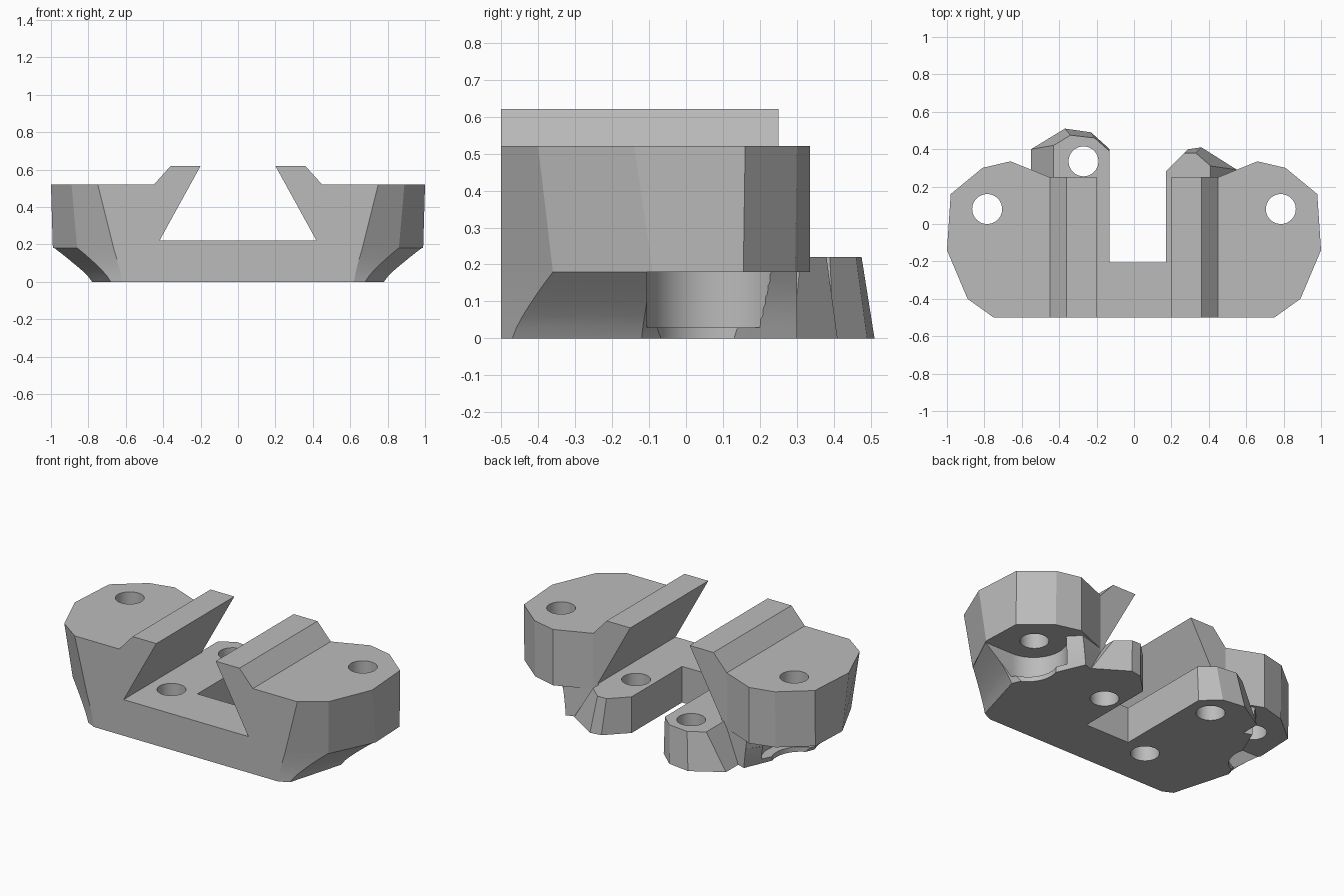
import bpy, bmesh, math
from mathutils import Vector

if "Cube" in bpy.data.objects:
    bpy.data.objects.remove(bpy.data.objects["Cube"])

grey = bpy.data.materials.new("plain_grey")
grey.use_nodes = True
grey.diffuse_color = (0.5, 0.5, 0.5, 1)
grey.node_tree.nodes["Principled BSDF"].inputs["Base Color"].default_value = (0.5, 0.5, 0.5, 1)


def loft(name, rings):
    """Solid skinned through rings of 3D points, capped at both ends."""
    bm = bmesh.new()
    loops = [[bm.verts.new(p) for p in ring] for ring in rings]
    n = len(loops[0])
    for a, b in zip(loops, loops[1:]):
        for i in range(n):
            j = (i + 1) % n
            bm.faces.new((a[i], a[j], b[j], b[i]))
    bm.faces.new(loops[0][::-1])
    bm.faces.new(loops[-1])
    bmesh.ops.recalc_face_normals(bm, faces=bm.faces[:])
    mesh = bpy.data.meshes.new(name)
    bm.to_mesh(mesh)
    bm.free()
    mesh.materials.append(grey)
    ob = bpy.data.objects.new(name, mesh)
    bpy.context.collection.objects.link(ob)
    return ob


def at_height(outline, z):
    return [(x, y, z) for x, y in outline]


def both_sides(half):
    """Close a right-hand outline with its mirror image."""
    return half + [(-x, y) for x, y in reversed(half)]


def prism(name, outline, z0, z1):
    return loft(name, [at_height(outline, z0), at_height(outline, z1)])


def along_y(name, profile, y0, y1):
    return loft(name, [[(x, y, z) for x, z in profile] for y in (y0, y1)])


def circle(cx, cy, r, n=48):
    return [(cx + r * math.cos(math.tau * i / n), cy + r * math.sin(math.tau * i / n))
            for i in range(n)]


def pocket(side, cx, cy, r, far=1.3, n=32):
    """Round-ended pocket outline that opens outwards."""
    arc = [math.pi / 2 + math.pi * i / n for i in range(n + 1)]
    pts = [(cx + r * math.cos(a), cy + r * math.sin(a)) for a in arc]
    pts += [(far, cy - r), (far, cy + r)]
    return [(side * x, y) for x, y in pts]


def combine(target, other, operation):
    mod = target.modifiers.new("combine", 'BOOLEAN')
    mod.operation = operation
    mod.solver = 'EXACT'
    mod.object = other
    bpy.context.view_layer.objects.active = target
    bpy.ops.object.modifier_apply(modifier=mod.name)
    bpy.data.objects.remove(other)


# Upper body with tapering front corners
wing_low = [(.665, -.5), (.86, -.36), (.99, -.09), (.98, .155), (.81, .295), (.66, .335), (.45, .25)]
wing_top = [(.75, -.5), (.89, -.4), (1, -.14), (.98, .16), (.81, .3), (.66, .335), (.45, .25)]
body = loft("bracket_body", [at_height(both_sides(wing_low), .18),
                             at_height(both_sides(wing_top), .52)])

# Raised rails, then the dovetail channel between them
for side in (1, -1):
    profile = [(.45, .52), (.36, .62), (.1, .62), (.1, .45), (.45, .45)]
    rail = along_y("rail", [(side * x, z) for x, z in profile], -.5, .25)
    combine(body, rail, 'UNION')
channel = along_y("channel_cutter", [(-.42, .22), (.42, .22), (.145, .72), (-.145, .72)], -.8, .8)
combine(body, channel, 'DIFFERENCE')

# Lower base flaring out in a concave curve
foot = [(.62, -.5), (.68, -.47), (.78, -.12), (.6, .3), (.45, .25)]
flare = [(.665, -.5), (.858, -.36), (.988, -.09), (.62, .3), (.45, .25)]
rings = []
steps = 6
for i in range(steps + 1):
    u = i / steps
    half = [Vector(a).lerp(Vector(b), u ** 1.25) for a, b in zip(foot, flare)]
    rings.append(at_height(both_sides([tuple(p) for p in half]), .18 * u))
rings.append(at_height(both_sides(flare), .2))
base = loft("base", rings)

# Screw pockets under the wings, leaving a thin lip at the bottom
for side in (1, -1):
    combine(base, prism("pocket_cutter", pocket(side, .79, .08, .185), .03, .4), 'DIFFERENCE')
    combine(base, prism("lip_cutter", pocket(side, .83, .08, .165), -.1, .05), 'DIFFERENCE')
combine(body, base, 'UNION')

# Two uneven rear feet with sloped ends
right_low = [(.1, 0), (.1, .21), (.29, .4), (.36, .41), (.55, .29), (.55, 0)]
right_top = [(.1, 0), (.1, .21), (.27, .38), (.33, .38), (.41, .31), (.41, 0)]
left_low = [(-.03, 0), (-.03, .31), (-.23, .49), (-.37, .51), (-.55, .4), (-.55, 0)]
left_top = [(-.03, 0), (-.03, .3), (-.21, .46), (-.34, .475), (-.43, .42), (-.43, 0)]
for low, top in ((right_low, right_top), (left_low, left_top)):
    combine(body, loft("rear_foot", [at_height(low, 0), at_height(top, .22)]), 'UNION')

# Rear slot
slot = [(-.13, -.205), (.17, -.205), (.17, .8), (-.13, .8)]
combine(body, prism("slot_cutter", slot, -.2, .9), 'DIFFERENCE')

# Screw holes: through the wings and through the channel floor
for x, y, top in ((.785, .08, .9), (-.785, .08, .9),
                  (-.27, .335, .3), (.28, .08, .3), (-.28, -.24, .3)):
    combine(body, prism("hole_cutter", circle(x, y, .08), -.2, top), 'DIFFERENCE')

bpy.ops.object.select_all(action='DESELECT')
body.select_set(True)
bpy.context.view_layer.objects.active = body
bpy.ops.object.shade_smooth_by_angle(angle=math.radians(13))
